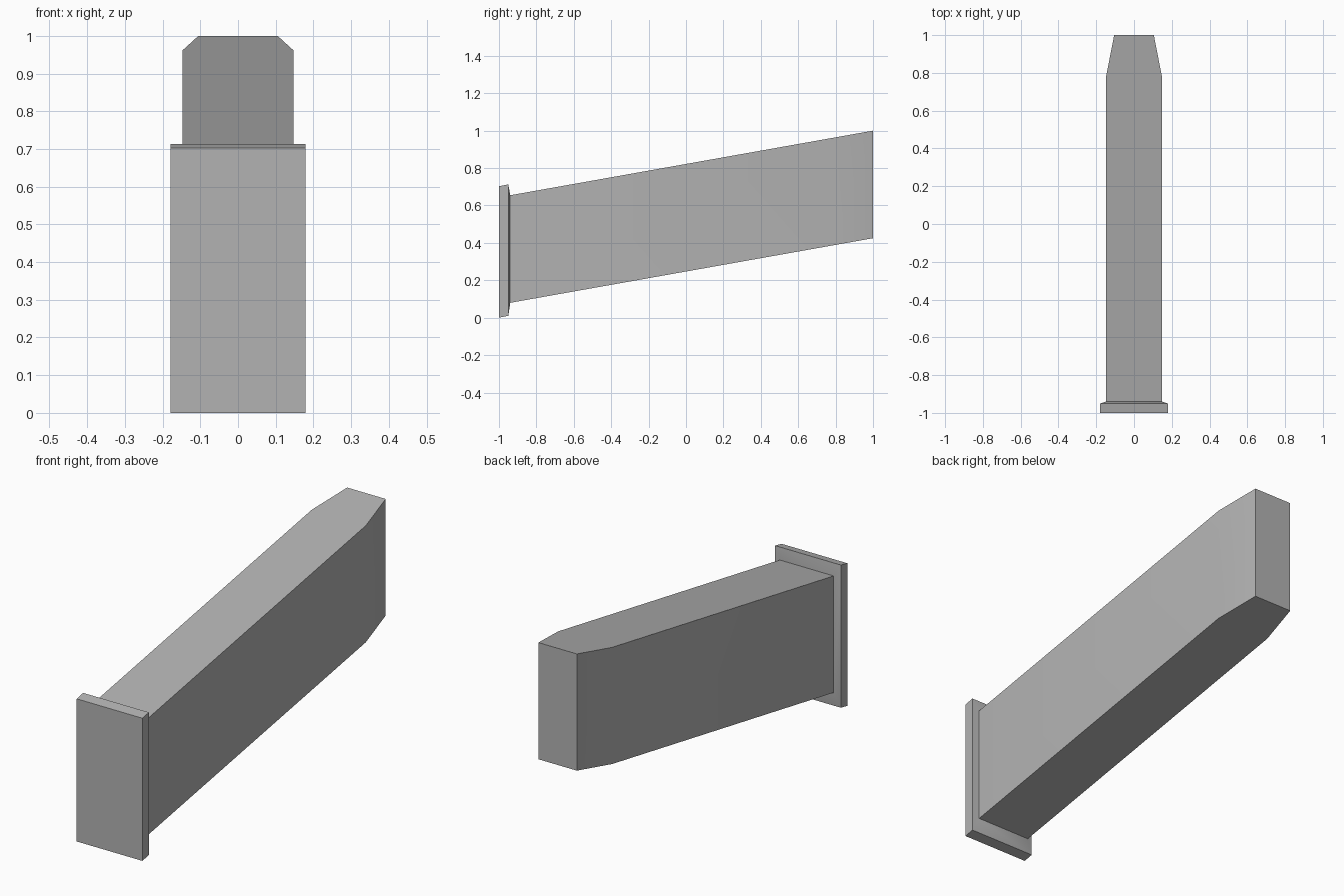
import bpy, bmesh, math

cube = bpy.data.objects.get("Cube")
if cube:
    bpy.data.objects.remove(cube, do_unlink=True)

grey = bpy.data.materials.new("metal grey")
grey.use_nodes = True
colour = (0.45, 0.45, 0.45, 1)
grey.diffuse_color = colour
grey.node_tree.nodes["Principled BSDF"].inputs["Base Color"].default_value = colour


def loft(name, sections):
    """Closed rectangular loft; each section is (y, half width, bottom, top)."""
    bm = bmesh.new()
    rings = [[bm.verts.new(p) for p in ((-w, y, b), (w, y, b), (w, y, t), (-w, y, t))]
             for y, w, b, t in sections]
    for r, s in zip(rings, rings[1:]):
        for i in range(4):
            j = (i + 1) % 4
            bm.faces.new((r[i], r[j], s[j], s[i]))
    bm.faces.new(rings[0])
    bm.faces.new(rings[-1])
    bmesh.ops.recalc_face_normals(bm, faces=bm.faces)
    mesh = bpy.data.meshes.new(name)
    bm.to_mesh(mesh)
    bm.free()
    mesh.materials.append(grey)
    obj = bpy.data.objects.new(name, mesh)
    bpy.context.collection.objects.link(obj)
    bpy.ops.object.select_all(action="DESELECT")
    obj.select_set(True)
    bpy.context.view_layer.objects.active = obj
    bpy.ops.object.shade_smooth_by_angle(angle=math.radians(30))
    return obj


SLOPE = 0.178


def body_section(y, half_width):
    top = 1.0 + SLOPE * (y - 1)
    return (y, half_width, top - 0.575, top)


# Slanted box body, narrowing at the far end
loft("body", [body_section(-0.96, 0.147), body_section(0.785, 0.147),
              body_section(1.0, 0.105)])

# End plate with a shallow sloped back edge
loft("base_plate", [(-1.0, 0.179, 0.0, 0.703), (-0.95, 0.179, 0.01, 0.713),
                    (-0.94, 0.148, 0.076, 0.656)])
